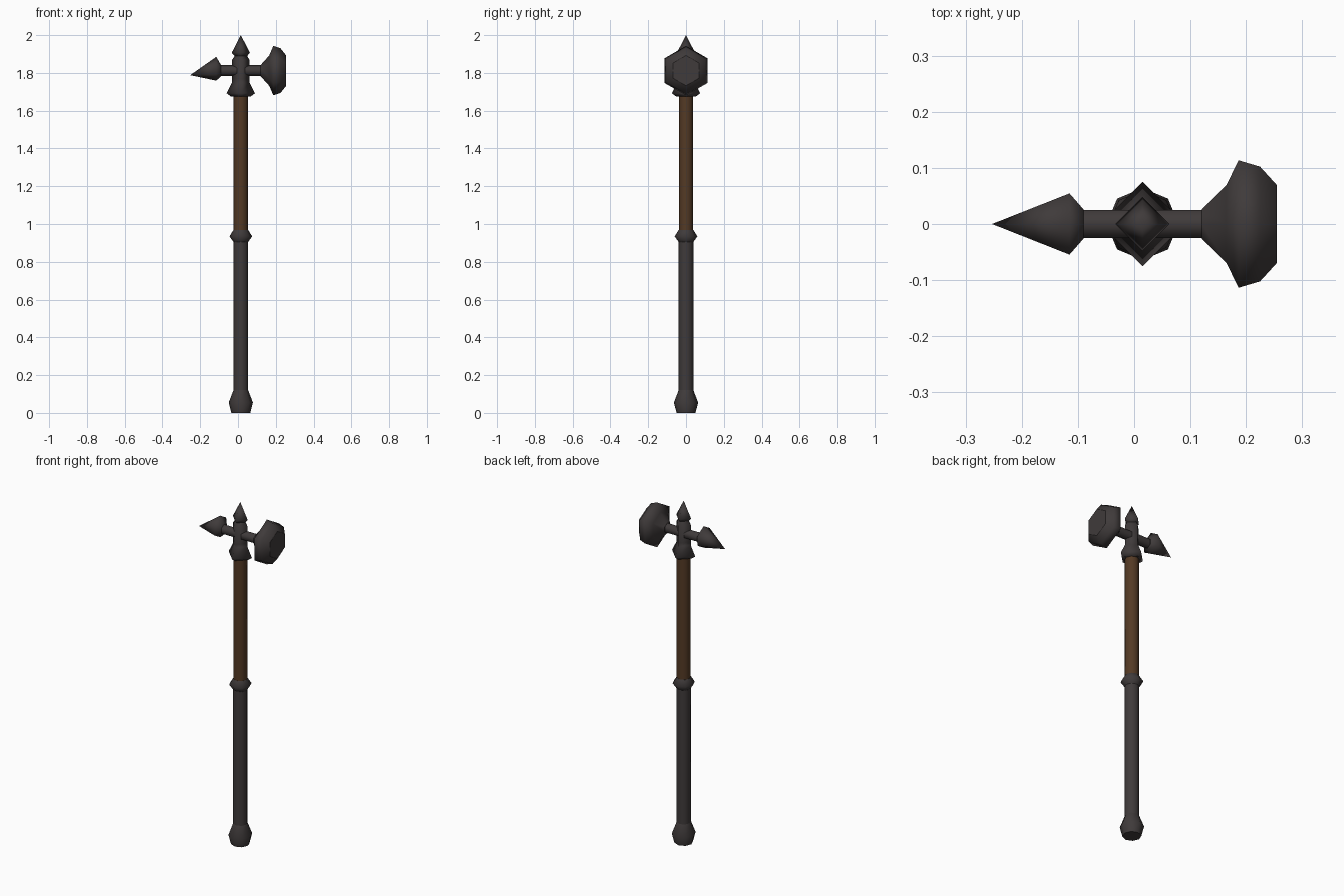
import bpy, bmesh, math
from mathutils import Vector

if "Cube" in bpy.data.objects:
    bpy.data.objects.remove(bpy.data.objects["Cube"])

CX = 0.015   # shaft axis
AZ = 1.812   # height of the crosswise arm


def material(name, rgb):
    m = bpy.data.materials.new(name)
    m.diffuse_color = (*rgb, 1)
    m.use_nodes = True
    m.node_tree.nodes["Principled BSDF"].inputs["Base Color"].default_value = m.diffuse_color
    return m


iron = material("dark_iron", (0.050, 0.043, 0.043))
wood = material("brown_wood", (0.088, 0.042, 0.018))


def lathe(name, mat, rings, sides, axis='Z', phase=0.0, smooth=True):
    """Polygonal loft. rings = (position, radius[, sideways shift]); radius 0 is a tip."""
    bm = bmesh.new()
    loops = []
    for ring in rings:
        p, r = ring[:2]
        shift = ring[2] if len(ring) > 2 else 0.0
        loop = []
        for i in range(1 if r == 0 else sides):
            a = phase + math.tau * i / sides
            u, v = r * math.cos(a), r * math.sin(a)
            co = (CX + u, v, p) if axis == 'Z' else (p, u, AZ + v + shift)
            loop.append(bm.verts.new(Vector(co)))
        loops.append(loop)
    for a, b in zip(loops, loops[1:]):
        for i in range(sides):
            j = (i + 1) % sides
            quad = [a[i % len(a)], a[j % len(a)], b[j % len(b)], b[i % len(b)]]
            face = bm.faces.new(list(dict.fromkeys(quad)))
            face.smooth = smooth
    for loop in (loops[0], loops[-1]):          # flat end caps
        if len(loop) > 2:
            cap = bm.faces.new(loop)
            for e in cap.edges:
                e.smooth = False
    bmesh.ops.recalc_face_normals(bm, faces=bm.faces)
    mesh = bpy.data.meshes.new(name)
    bm.to_mesh(mesh)
    bm.free()
    mesh.materials.append(mat)
    ob = bpy.data.objects.new(name, mesh)
    bpy.context.collection.objects.link(ob)
    return ob


# shaft: pommel, grip, ring, wooden pole
lathe("pommel", iron, [(0, 0.05), (0.055, 0.064), (0.12, 0.039)], 8)
lathe("grip", iron, [(0.11, 0.039), (0.915, 0.039)], 8)
lathe("grip_ring", iron, [(0.905, 0.039), (0.935, 0.06), (0.968, 0.039)], 8)
lathe("wooden_pole", wood, [(0.96, 0.038), (1.70, 0.038)], 8)

# four-sided collar, post and top spike
lathe("collar", iron, [(1.675, 0.052), (1.692, 0.075), (1.75, 0.046), (1.77, 0.046)], 4)
lathe("head_post", iron, [(1.76, 0.046), (1.87, 0.046), (1.887, 0.034), (1.897, 0.034)], 4)
lathe("top_spike", iron, [(1.89, 0.034), (1.907, 0.048), (2.0, 0)], 4)

# crosswise arm, hammer and drooping beak
H = math.pi / 6
lathe("arm", iron, [(-0.10, 0.029), (0.13, 0.029)], 6, 'X', H)
lathe("hammer_head", iron, [(0.12, 0.03), (0.165, 0.08), (0.187, 0.131),
                            (0.225, 0.118), (0.255, 0.08)], 6, 'X', H)
lathe("beak_spike", iron, [(-0.09, 0.03), (-0.115, 0.063, 0.01), (-0.253, 0, -0.024)], 6, 'X', H)
